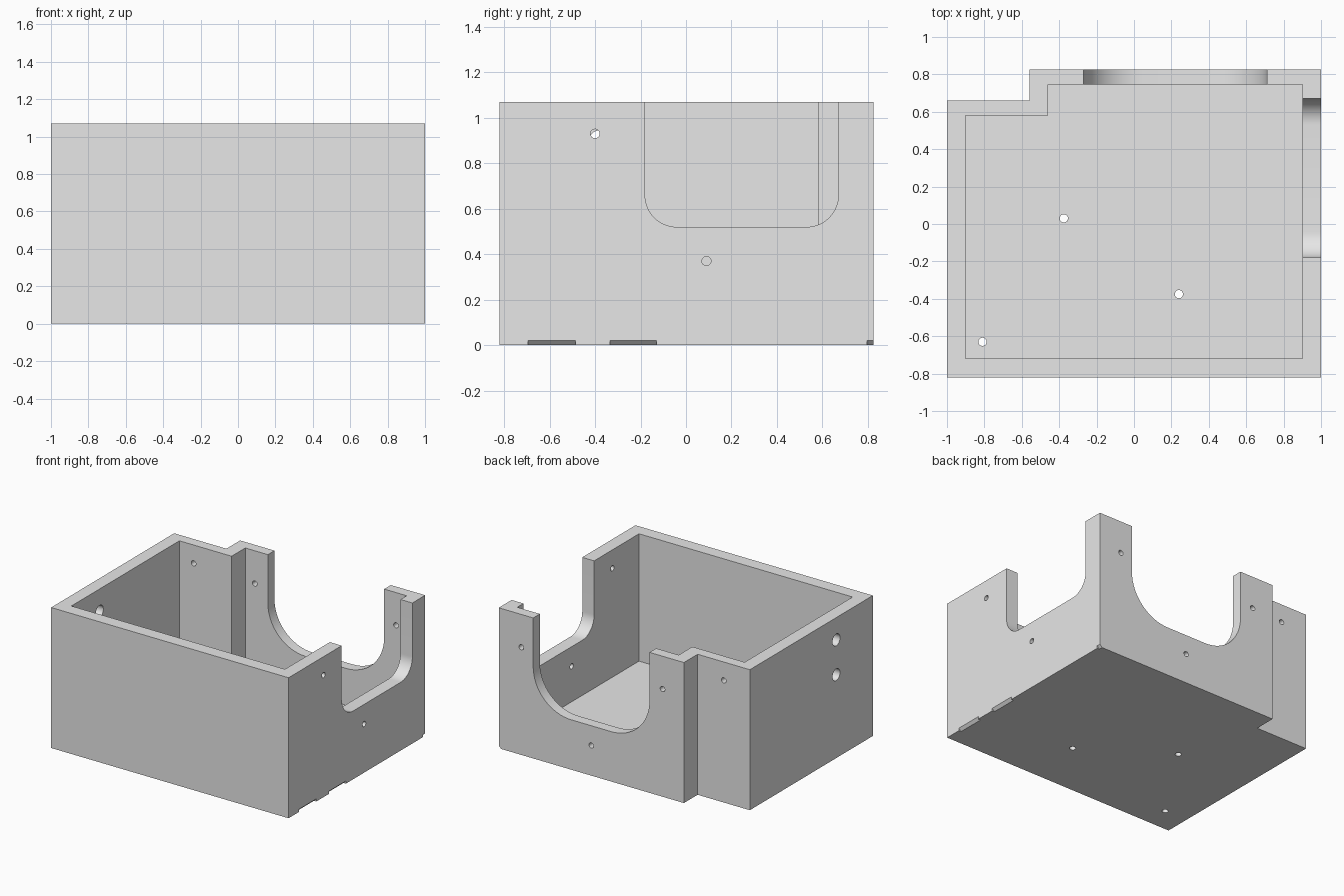
import bpy, bmesh
from math import cos, sin, pi

cube = bpy.data.objects.get("Cube")
if cube:
    bpy.data.objects.remove(cube)

grey = bpy.data.materials.new("plain grey")
grey.use_nodes = True
grey.diffuse_color = (0.8, 0.8, 0.8, 1)
grey.node_tree.nodes["Principled BSDF"].inputs["Base Color"].default_value = (0.8, 0.8, 0.8, 1)

TOP, FLOOR = 1.07, 0.10
PLACE = {
    "x": lambda a, b, c: (c, a, b),
    "y": lambda a, b, c: (a, c, b),
    "z": lambda a, b, c: (a, b, c),
}


def prism(name, outline, axis, lo, hi):
    """Extrude a closed 2D outline along an axis."""
    bm = bmesh.new()
    rings = [[bm.verts.new(PLACE[axis](a, b, c)) for a, b in outline] for c in (lo, hi)]
    for ring in rings:
        bm.faces.new(ring)
    n = len(outline)
    for i in range(n):
        j = (i + 1) % n
        bm.faces.new((rings[0][i], rings[0][j], rings[1][j], rings[1][i]))
    bmesh.ops.recalc_face_normals(bm, faces=bm.faces)
    mesh = bpy.data.meshes.new(name)
    bm.to_mesh(mesh)
    bm.free()
    mesh.materials.append(grey)
    ob = bpy.data.objects.new(name, mesh)
    bpy.context.collection.objects.link(ob)
    return ob


def arc(cx, cy, r, start, end, steps):
    return [(cx + r * cos(start + (end - start) * i / steps),
             cy + r * sin(start + (end - start) * i / steps)) for i in range(steps + 1)]


def stepped_plan(left, right, front, step_y, step_x, back):
    return [(left, front), (right, front), (right, back),
            (step_x, back), (step_x, step_y), (left, step_y)]


def u_opening(lo, hi, bottom, r):
    """Open-topped slot with rounded lower corners."""
    return ([(hi, TOP + 0.1), (lo, TOP + 0.1)]
            + arc(lo + r, bottom + r, r, pi, 1.5 * pi, 16)
            + arc(hi - r, bottom + r, r, 1.5 * pi, 2 * pi, 16))


def hole(a, b, r, axis, lo, hi):
    return prism("hole_cutter", arc(a, b, r, 0, 2 * pi, 32)[:-1], axis, lo, hi)


# Outer box with a stepped back corner
box = prism("open_box", stepped_plan(-1, 1, -0.82, 0.66, -0.56, 0.825), "z", 0, TOP)

# Cavity and the two wall openings
cutters = [
    prism("cavity_cutter", stepped_plan(-0.9, 0.9, -0.72, 0.58, -0.46, 0.745), "z", FLOOR, TOP + 0.2),
    prism("side_opening_cutter", u_opening(-0.18, 0.67, 0.52, 0.14), "x", 0.8, 1.1),
    prism("back_opening_cutter", u_opening(-0.27, 0.71, 0.38, 0.32), "y", 0.65, 0.9),
]

# Screw holes in the floor
for x, y in ((-0.375, 0.03), (0.24, -0.375), (-0.81, -0.63)):
    cutters.append(hole(x, y, 0.022, "z", -0.1, 0.2))

# Screw holes in the back wall, its step and the side wall
for x, z, y in ((0.81, 0.82, 0.785), (-0.38, 0.82, 0.785), (0.22, 0.23, 0.785), (-0.78, 0.93, 0.62)):
    cutters.append(hole(x, z, 0.02, "y", y - 0.08, y + 0.08))
for y, z in ((-0.4, 0.93), (0.09, 0.37)):
    cutters.append(hole(y, z, 0.02, "x", 0.8, 1.1))

# Larger cable holes in the opposite wall
for z in (0.90, 0.635):
    cutters.append(hole(-0.38, z, 0.045, "x", -1.1, -0.8))

# Small chamfered nicks along the lower side edge
for lo, hi in ((-0.695, -0.485), (-0.335, -0.13), (0.795, 0.9)):
    cutters.append(prism("nick_cutter", [(1.025, 0.045), (0.955, -0.025), (1.025, -0.025)], "y", lo, hi))

bpy.context.view_layer.objects.active = box
for cutter in cutters:
    mod = box.modifiers.new("cut", "BOOLEAN")
    mod.operation = "DIFFERENCE"
    mod.solver = "EXACT"
    mod.object = cutter
    bpy.ops.object.modifier_apply(modifier=mod.name)
    bpy.data.objects.remove(cutter)

# Smooth curved cuts, sharp everywhere else
for ob in bpy.context.selected_objects:
    ob.select_set(False)
box.select_set(True)
bpy.ops.object.shade_smooth_by_angle(angle=pi / 6)
